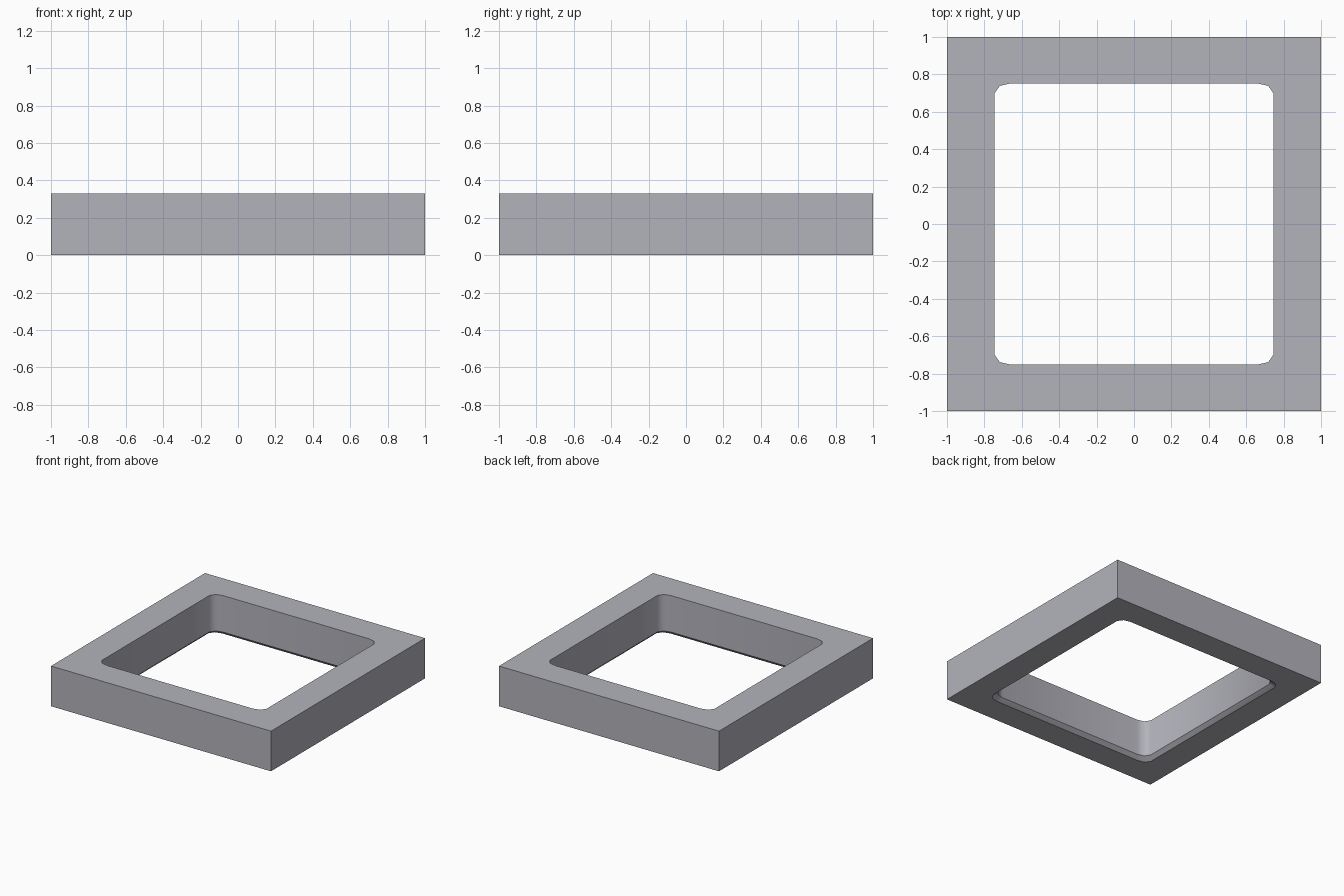
import bpy, bmesh

if "Cube" in bpy.data.objects:
    bpy.data.objects.remove(bpy.data.objects["Cube"])

HEIGHT, CHAMFER = 0.33, 0.03
# one rounded corner of the opening, counter-clockwise
CORNER = [(0.747, 0.697), (0.718, 0.738), (0.66, 0.752)]

mat = bpy.data.materials.new("light grey")
mat.diffuse_color = (0.45, 0.45, 0.50, 1)
mat.use_nodes = True
mat.node_tree.nodes["Principled BSDF"].inputs["Base Color"].default_value = mat.diffuse_color


def hole_loop(bm, z, grow=0.0):
    """Opening outline: the corner rotated and mirrored into four quadrants."""
    pts = []
    for sx, sy in ((1, 1), (-1, 1), (-1, -1), (1, -1)):
        quad = [(sx * (x + grow), sy * (y + grow)) for x, y in CORNER]
        pts += quad if sx * sy > 0 else quad[::-1]
    return [bm.verts.new((x, y, z)) for x, y in pts]


def outer_loop(bm, z):
    return [bm.verts.new((x, y, z)) for x, y in ((1, 1), (-1, 1), (-1, -1), (1, -1))]


def bridge(bm, a, b, smooth=False):
    n = len(a)
    for i in range(n):
        j = (i + 1) % n
        bm.faces.new((a[i], a[j], b[j], b[i])).smooth = smooth


def rim(bm, outer, inner):
    """Flat ring between the square outline and the rounded opening."""
    for i in range(4):
        p = inner[3 * i:3 * i + 3]
        bm.faces.new((outer[i], p[0], p[1]))
        bm.faces.new((outer[i], p[1], p[2]))
        bm.faces.new((outer[i], p[2], inner[(3 * i + 3) % 12], outer[(i + 1) % 4]))


bm = bmesh.new()
out_low, out_top = outer_loop(bm, 0), outer_loop(bm, HEIGHT)
in_low = hole_loop(bm, 0, CHAMFER)
in_mid = hole_loop(bm, CHAMFER)
in_top = hole_loop(bm, HEIGHT)

bridge(bm, out_low, out_top)          # outside walls
rim(bm, out_top, in_top)              # top
rim(bm, out_low, in_low)              # underside
bridge(bm, in_top, in_mid, True)      # opening wall
bridge(bm, in_mid, in_low, True)      # chamfer under the opening
bmesh.ops.recalc_face_normals(bm, faces=bm.faces[:])

# horizontal edges stay sharp, rounded corners shade smoothly
for e in bm.edges:
    a, b = e.verts
    e.smooth = abs(a.co.z - b.co.z) > 1e-4

mesh = bpy.data.meshes.new("square_frame")
bm.to_mesh(mesh)
bm.free()
mesh.materials.append(mat)
obj = bpy.data.objects.new("square_frame", mesh)
bpy.context.collection.objects.link(obj)
